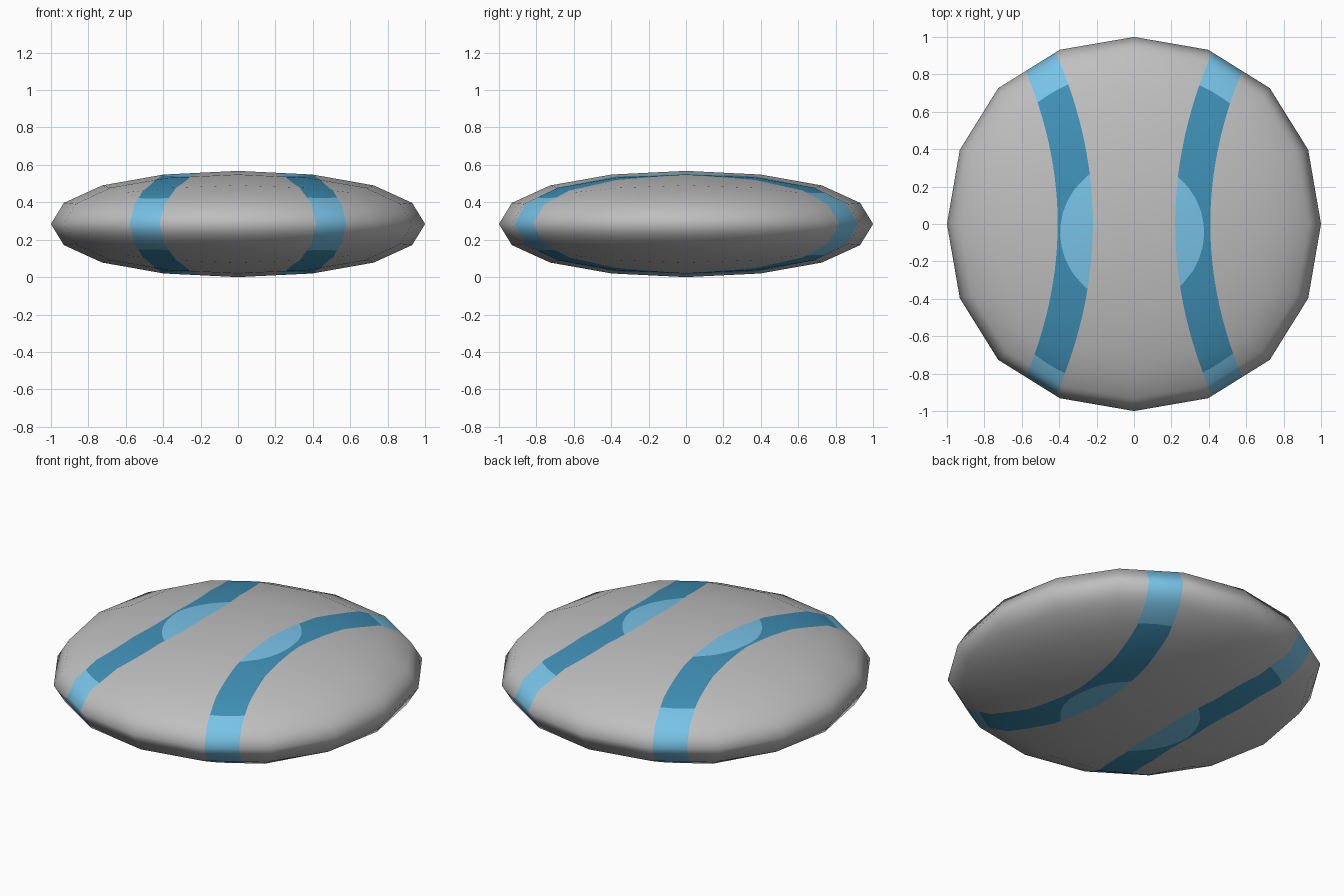
import bpy, bmesh
from math import hypot
from mathutils import Vector

cube = bpy.data.objects.get("Cube")
if cube:
    bpy.data.objects.remove(cube, do_unlink=True)

HALF_HEIGHT = 0.284


def material(name, color):
    mat = bpy.data.materials.new(name)
    mat.use_nodes = True
    mat.diffuse_color = (*color, 1)
    mat.node_tree.nodes["Principled BSDF"].inputs["Base Color"].default_value = (*color, 1)
    return mat


# Rounded disc: a subdivided cube, flattened
bpy.ops.mesh.primitive_cube_add(size=2)
body = bpy.context.object
body.name = body.data.name = "disc_body"
rounding = body.modifiers.new("rounding", "SUBSURF")
rounding.levels = rounding.render_levels = 2
bpy.ops.object.modifier_apply(modifier=rounding.name)

for mat in (material("grey", (0.52, 0.52, 0.52)),
            material("dark_blue", (0.05, 0.28, 0.47)),
            material("light_blue", (0.19, 0.55, 0.81))):
    body.data.materials.append(mat)

bm = bmesh.new()
bm.from_mesh(body.data)
radius = max(v.co.x for v in bm.verts)
for v in bm.verts:
    v.co /= radius
    v.co.z = (v.co.z + 1) * HALF_HEIGHT
bmesh.ops.subdivide_edges(bm, edges=bm.edges[:], cuts=5, use_grid_fill=True)


# Boundaries of the painted bands, each zero along its line
def inner_edge(p):
    return abs(p.x) - 0.22 - 0.235 * p.y ** 2


def outer_edge(p):
    return abs(p.x) - 0.408 - 0.255 * p.y ** 2


def centre_circle(p):
    return hypot(p.x + 0.01, p.y + 0.045) - 0.385


def rim_circle(p):
    return hypot(p.x + 0.005, p.y + 0.03) - 0.85


def cut(rule):
    """Split the faces along the line where the rule is zero."""
    value = {v: rule(v.co) for v in bm.verts}
    line = [v for v in bm.verts if abs(value[v]) < 1e-5]
    for e in bm.edges[:]:
        a, b = e.verts
        if min(abs(value[a]), abs(value[b])) >= 1e-5 and value[a] * value[b] < 0:
            line.append(bmesh.utils.edge_split(e, a, value[a] / (value[a] - value[b]))[1])
    bmesh.ops.connect_verts(bm, verts=line)


for rule in (inner_edge, outer_edge, centre_circle, rim_circle):
    cut(rule)

# Bands: dark between the circles, light at the centre and the rim
for f in bm.faces:
    f.smooth = True
    p = f.calc_center_median()
    if inner_edge(p) > 0 > outer_edge(p):
        f.material_index = 1 if centre_circle(p) > 0 > rim_circle(p) else 2
bm.to_mesh(body.data)
bm.free()

# Smooth shading over the coarse facets
normals = [Vector((v.co.x, v.co.y, (v.co.z - HALF_HEIGHT) / HALF_HEIGHT ** 2)).normalized()
           for v in body.data.vertices]
body.data.normals_split_custom_set_from_vertices(normals)
